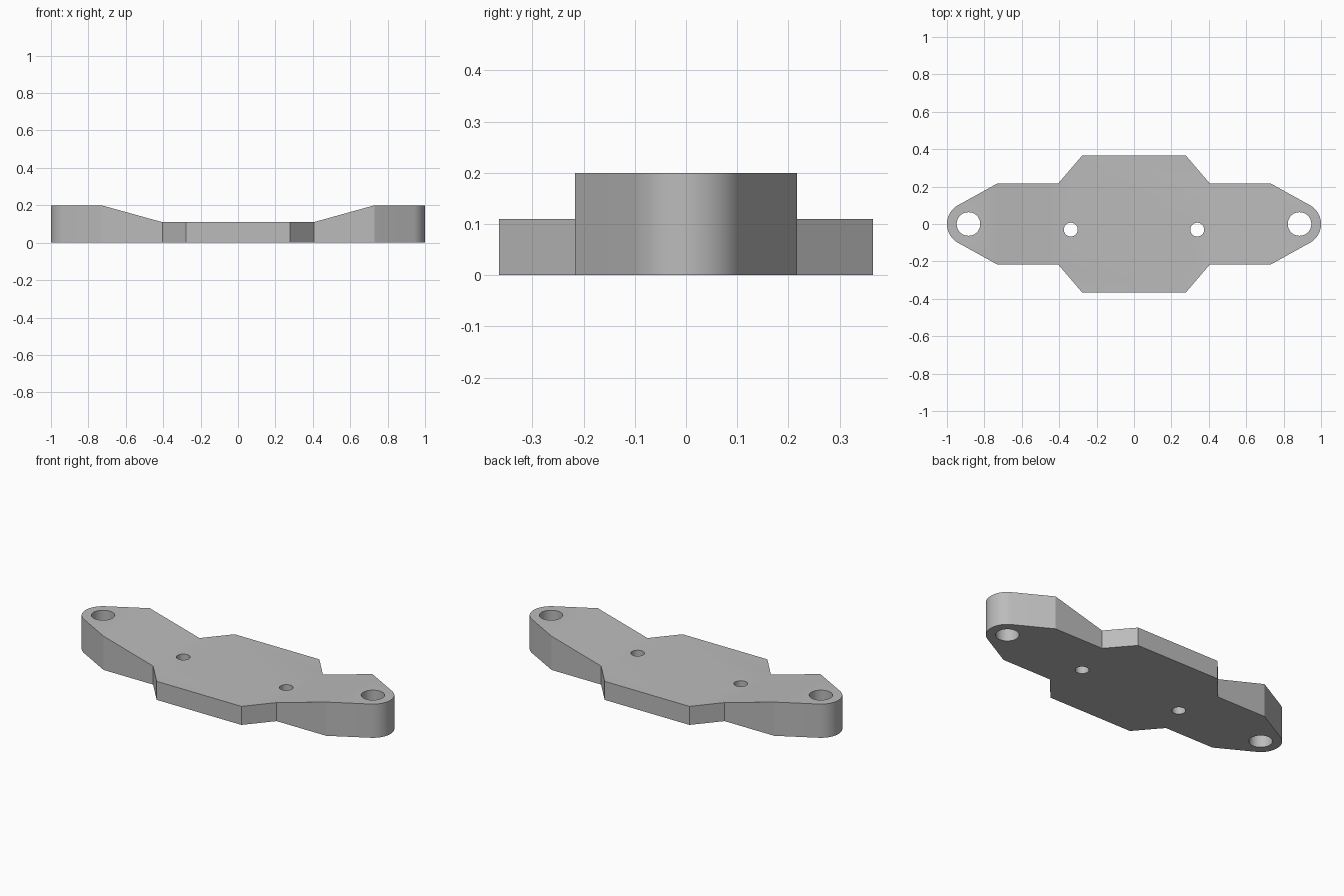
import bpy, bmesh, math

if "Cube" in bpy.data.objects:
    bpy.data.objects.remove(bpy.data.objects["Cube"])

LOW, HIGH = 0.11, 0.20        # centre and end thickness
X_LOW, X_HIGH = 0.405, 0.73   # where each ramp starts and stops
END_X, END_R = 0.885, 0.115   # rounded end

grey = bpy.data.materials.new("plain_grey")
grey.diffuse_color = (0.5, 0.5, 0.5, 1)
grey.use_nodes = True
grey.node_tree.nodes["Principled BSDF"].inputs["Base Color"].default_value = grey.diffuse_color

# Right half of the outline, from bottom to top
arc = [(END_X + END_R * math.cos(math.radians(a)), END_R * math.sin(math.radians(a)))
       for a in range(-60, 61, 5)]
upper = [(X_HIGH, 0.217), (X_LOW, 0.217), (0.278, 0.365)]
right = [(x, -y) for x, y in reversed(upper)] + arc + upper
outline = right + [(-x, -y) for x, y in right]

# Plate: extrude the outline, split at the folds, raise the ends
bm = bmesh.new()
face = bm.faces.new([bm.verts.new((x, y, 0)) for x, y in outline])
top = bmesh.ops.extrude_face_region(bm, geom=[face])["geom"]
for v in [g for g in top if isinstance(g, bmesh.types.BMVert)]:
    v.co.z = LOW
for x in (-X_HIGH, -X_LOW, X_LOW, X_HIGH):
    bmesh.ops.bisect_plane(bm, geom=bm.verts[:] + bm.edges[:] + bm.faces[:],
                           dist=1e-5, plane_co=(x, 0, 0), plane_no=(1, 0, 0))
for v in bm.verts:
    if v.co.z > 0.05:
        t = (abs(v.co.x) - X_LOW) / (X_HIGH - X_LOW)
        v.co.z = LOW + (HIGH - LOW) * min(max(t, 0), 1)
bmesh.ops.recalc_face_normals(bm, faces=bm.faces[:])
mesh = bpy.data.meshes.new("mounting_plate")
bm.to_mesh(mesh)
bm.free()
mesh.materials.append(grey)
plate = bpy.data.objects.new("mounting_plate", mesh)
bpy.context.collection.objects.link(plate)


def drill(x, y, radius):
    """Cut a vertical through hole in the plate."""
    bpy.ops.mesh.primitive_cylinder_add(vertices=48, radius=radius, depth=1, location=(x, y, 0))
    cutter = bpy.context.object
    cutter.name = "hole_cutter"
    cutter.hide_render = True
    cutter.data.materials.append(grey)
    mod = plate.modifiers.new("hole", "BOOLEAN")
    mod.operation, mod.solver, mod.object = "DIFFERENCE", "EXACT", cutter
    bpy.ops.object.select_all(action="DESELECT")
    plate.select_set(True)
    bpy.context.view_layer.objects.active = plate
    bpy.ops.object.modifier_apply(modifier=mod.name)
    bpy.data.objects.remove(cutter)


# Large end holes and small centre holes
for side in (-1, 1):
    drill(side * END_X, 0, 0.063)
    drill(side * 0.338, -0.03, 0.037)

bpy.ops.object.shade_smooth_by_angle(angle=math.radians(20))
